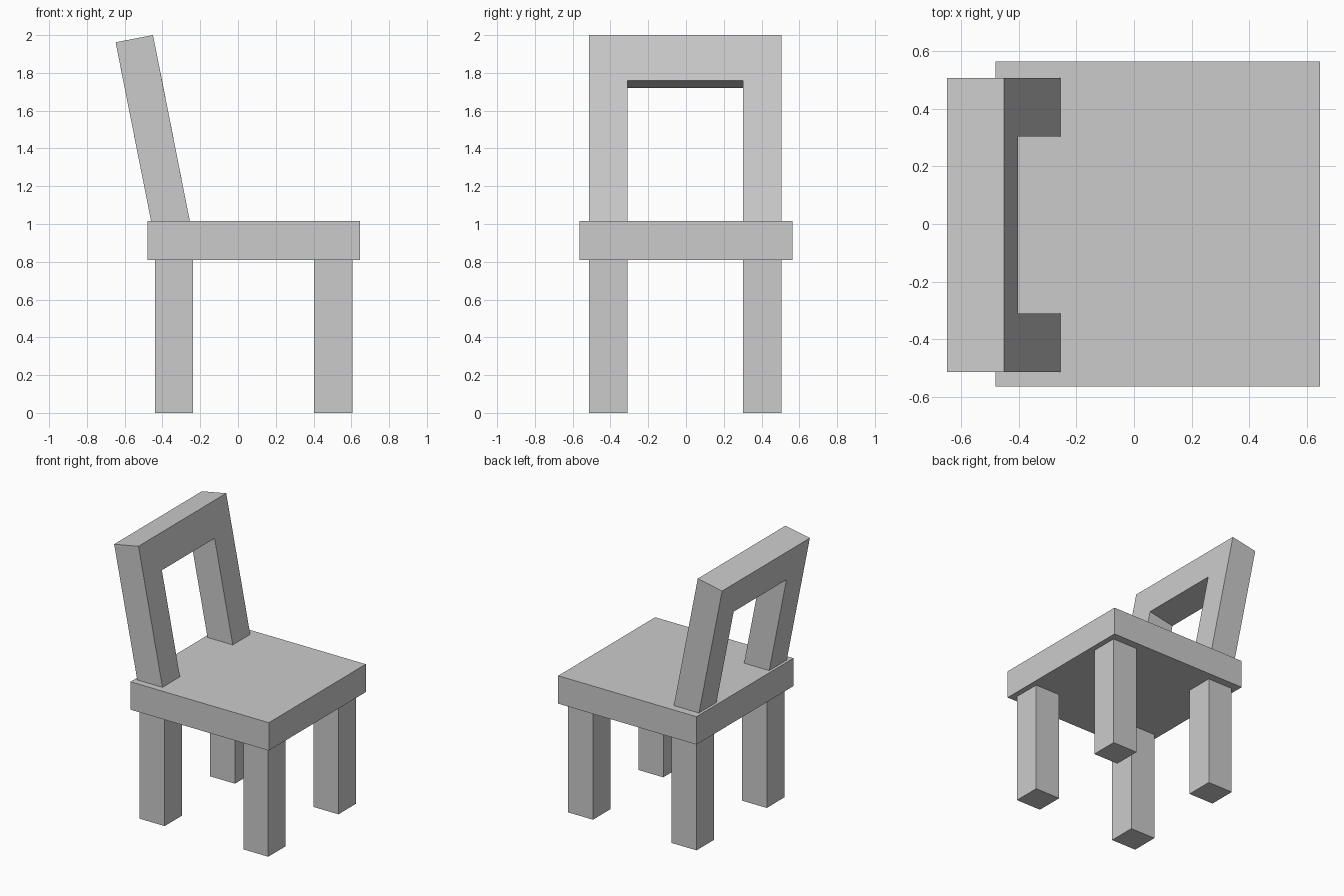
import bpy, bmesh

if "Cube" in bpy.data.objects:
    bpy.data.objects.remove(bpy.data.objects["Cube"])


def make_object(name, bm):
    bmesh.ops.recalc_face_normals(bm, faces=bm.faces[:])
    mesh = bpy.data.meshes.new(name)
    bm.to_mesh(mesh)
    bm.free()
    obj = bpy.data.objects.new(name, mesh)
    bpy.context.collection.objects.link(obj)
    return obj


def box(name, xs, ys, zs):
    bm = bmesh.new()
    bmesh.ops.create_cube(bm, size=1)
    for v in bm.verts:
        v.co = [r[0] if c < 0 else r[1] for c, r in zip(v.co, (xs, ys, zs))]
    return make_object(name, bm)


SIDES = {"right": (-0.513, -0.31), "left": (0.303, 0.506)}

# Seat slab
box("seat", (-0.48, 0.645), (-0.563, 0.563), (0.81, 1.015))

# Four square legs
for end, xs in {"rear": (-0.44, -0.237), "front": (0.402, 0.605)}.items():
    for side, ys in SIDES.items():
        box(f"{end}_{side}_leg", xs, ys, (0, 0.81))

# Leaning backrest: one arch outline (y, height level) on the front and rear faces
FRONT = [(-0.255, 1.015), (-0.402, 1.759), (-0.45, 2.0)]
REAR = [(-0.46, 1.015), (-0.60, 1.72), (-0.648, 1.962)]
(y0, y1), (y2, y3) = SIDES["right"], SIDES["left"]
arch = [(y0, 0), (y0, 2), (y3, 2), (y3, 0), (y2, 0), (y2, 1), (y1, 1), (y1, 0)]

bm = bmesh.new()
front, rear = ([bm.verts.new((face[k][0], y, face[k][1])) for y, k in arch]
               for face in (FRONT, REAR))
bm.faces.new(front)
bm.faces.new(rear[::-1])
for i in range(len(arch)):
    j = (i + 1) % len(arch)
    bm.faces.new((front[i], rear[i], rear[j], front[j]))
make_object("backrest", bm)
